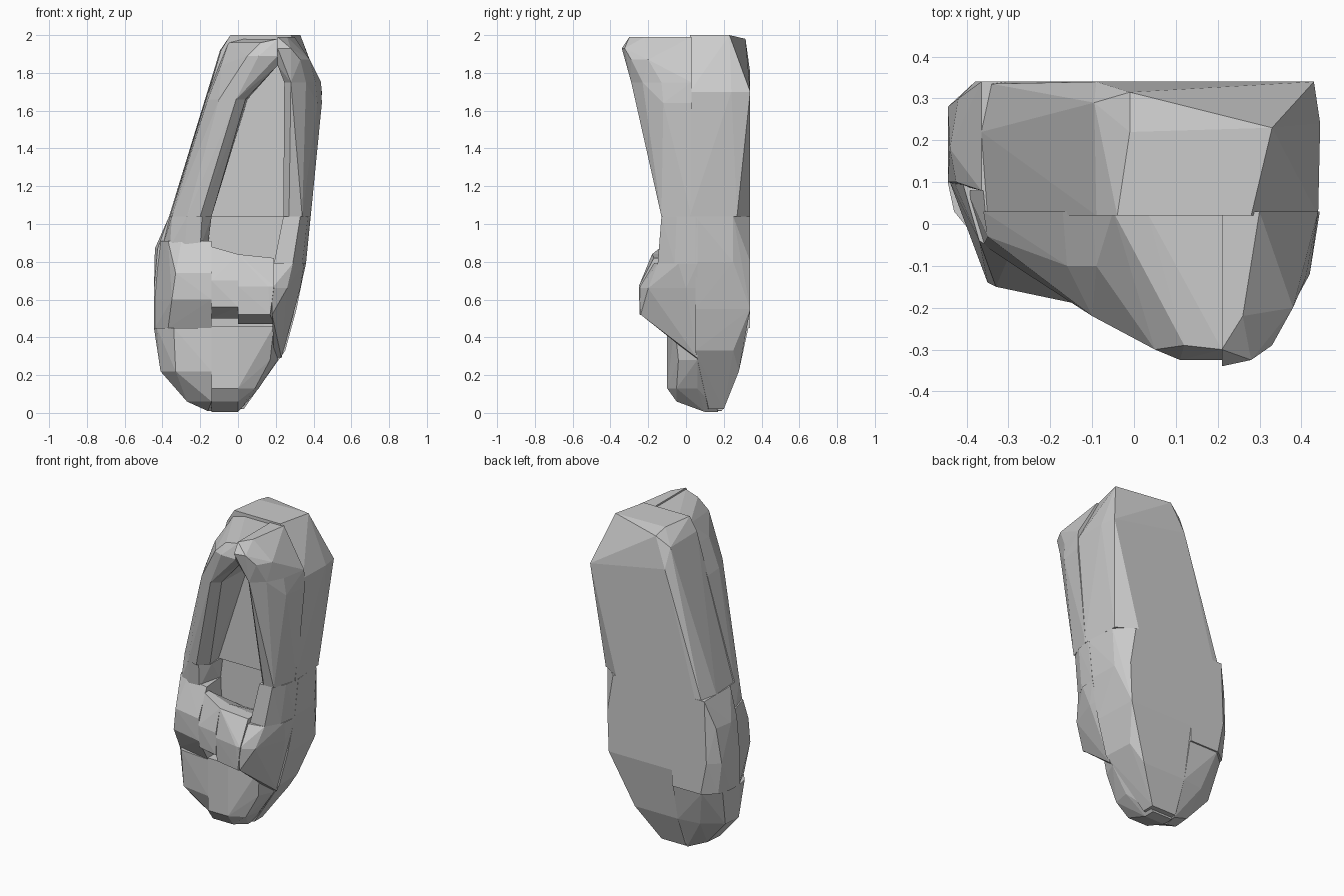
import bpy, bmesh


def hull(name, pts):
    """Faceted convex block spanning the given corner points."""
    bm = bmesh.new()
    for p in pts:
        bm.verts.new(p)
    bmesh.ops.convex_hull(bm, input=bm.verts)
    loose = [v for v in bm.verts if not v.link_faces]
    bmesh.ops.delete(bm, geom=loose, context='VERTS')
    bmesh.ops.dissolve_limit(bm, angle_limit=0.01, verts=bm.verts, edges=bm.edges)
    bmesh.ops.recalc_face_normals(bm, faces=bm.faces)
    me = bpy.data.meshes.new(name)
    bm.to_mesh(me)
    bm.free()
    ob = bpy.data.objects.new(name, me)
    bpy.context.collection.objects.link(ob)


def at(z, *xy):
    """Cross-section points at one height."""
    return [(x, y, z) for x, y in xy]


# Rear half of the sole, running up to the heel
hull("heel_sole",
     at(1.04, (-.35, .02), (-.365, .22), (-.34, .335), (-.3, .34), (.25, .34), (.37, .27), (.385, .02))
     + at(1.70, (.43, .34), (.445, .24), (.44, .02), (-.15, .02))
     + at(1.80, (-.09, .34))
     + at(1.92, (-.095, .29), (-.09, .02))
     + at(2.0, (-.01, .22), (.33, .23), (.28, .02), (-.04, .02))
     + [(-.01, .315, 1.98)])

# Front half of the sole, tapering to the toe
hull("front_sole",
     at(1.04, (-.34, .05), (-.34, .34), (.27, .34), (.37, .25), (.385, .05))
     + at(.80, (.36, .05), (.355, .25), (.31, .34), (-.34, .34))
     + at(.55, (.31, .05), (.30, .34), (-.14, .34))
     + at(.33, (.25, .05), (.24, .25))
     + at(.22, (.16, .28), (-.14, .28))
     + at(.02, (.03, .2), (.03, .12), (-.14, .2), (-.14, .1)))

# Bulging inner side of the sole
hull("side_bulge",
     at(.45, (-.445, .1), (-.445, .19), (-.42, .28), (-.34, .34), (-.14, .34), (-.14, .05))
     + at(.65, (-.445, .1), (-.445, .28), (-.38, .34))
     + at(.87, (-.44, .18), (-.42, .30), (-.425, .1))
     + at(1.04, (-.365, .08), (-.365, .34), (-.14, .34), (-.14, .05)))

# Toe cap, left and middle
hull("toe_cap_left",
     at(.45, (-.445, .1), (-.43, .03), (-.34, -.08), (-.14, -.10), (-.43, .25), (-.34, .33), (-.14, .33))
     + at(.22, (-.41, .06), (-.40, .18), (-.33, -.07), (-.14, -.10), (-.28, .26), (-.14, .28))
     + at(.06, (-.27, .05), (-.26, .16), (-.14, -.03))
     + at(.01, (-.16, .1), (-.14, .19)))
hull("toe_cap_middle",
     at(.46, (-.14, -.10), (.0, -.10), (.19, -.06), (.22, .06), (-.14, .06))
     + at(.28, (.17, -.04), (.21, .06))
     + at(.13, (-.14, -.10), (0, -.10), (.09, -.05), (.11, .06))
     + at(.06, (-.14, -.05), (0, -.05))
     + at(.005, (-.14, .1), (0, .1), (0, .17), (-.14, .17)))

# Raised band across the instep
hull("band_left",
     at(.45, (-.44, .1), (-.37, -.05), (-.14, -.10), (-.14, .1))
     + at(.60, (-.44, .1), (-.35, -.14), (-.14, -.19))
     + at(.74, (-.43, .1), (-.33, -.15), (-.14, -.19))
     + at(.91, (-.41, .1), (-.37, -.04), (-.30, -.08), (-.14, -.11), (-.16, .1)))
hull("band_middle_left",
     at(.50, (-.14, -.10), (0, -.10), (-.14, .06), (0, .06))
     + at(.56, (-.14, -.185), (0, -.22))
     + at(.70, (-.14, -.195), (0, -.22))
     + at(.88, (-.14, -.13), (-.14, -.09))
     + at(.84, (0, -.18), (0, -.10)) + at(.76, (-.14, .06), (0, .06)))
hull("band_middle_right",
     at(.47, (0, -.10), (.19, -.10), (0, .06), (.19, .06))
     + at(.52, (0, -.21), (.17, -.245))
     + at(.67, (0, -.22), (.16, -.25), (.19, -.25))
     + at(.84, (0, -.18), (0, -.1)) + at(.82, (.19, -.17), (.19, -.1))
     + at(.76, (0, .06), (.19, .06)))
hull("band_right",
     at(.29, (.19, .05), (.23, .06))
     + at(.52, (.18, -.24), (.29, .06), (.19, .06))
     + at(.66, (.18, -.25), (.26, -.20), (.33, 0), (.33, .06))
     + at(.79, (.19, -.17), (.29, -.15), (.35, -.04), (.36, .06), (.19, .06)))

# Opening walls, left and right
hull("wall_left_low",
     at(.88, (-.40, .08), (-.36, -.05), (-.28, -.09), (-.2, -.10), (-.16, .06))
     + at(1.04, (-.36, .08), (-.35, -.03), (-.27, -.11), (-.19, -.12), (-.14, -.06), (-.14, .06)))
hull("wall_left",
     at(1.04, (-.36, .03), (-.35, -.03), (-.27, -.11), (-.20, -.13), (-.14, -.08), (-.15, .03))
     + at(1.66, (-.17, .03), (-.16, -.10), (-.10, -.22), (-.01, -.26), (.04, -.22), (.05, .03)))
hull("wall_right_low",
     at(.79, (.19, -.15), (.29, -.15), (.34, -.06), (.36, .06), (.21, .06))
     + at(1.04, (.24, -.13), (.33, -.13), (.37, -.05), (.385, .06), (.25, .06)))
hull("wall_right",
     at(1.04, (.24, .03), (.24, -.10), (.27, -.13), (.34, -.13), (.385, .03))
     + at(1.64, (.444, .03), (.42, -.12))
     + at(1.75, (.25, .03), (.245, -.25), (.28, -.29), (.36, -.23), (.41, -.13), (.44, .03)))

# Heel cup closing the opening at the top
hull("heel_cup_left",
     at(1.66, (-.17, .03), (-.16, -.10), (-.10, -.22), (-.01, -.26), (.04, -.22), (.05, .03))
     + at(1.84, (.21, -.29), (.21, .03), (-.10, .03), (-.09, -.10))
     + at(1.89, (.05, -.30), (.11, -.325), (.21, -.325))
     + at(1.98, (.21, -.30), (.21, .03), (.03, .03))
     + at(1.96, (.12, -.29), (-.05, .03)))
hull("heel_cup_right",
     at(1.75, (.25, .03), (.245, -.25), (.28, -.29), (.36, -.23), (.41, -.13), (.44, .03))
     + at(1.84, (.21, -.29), (.21, .03))
     + at(1.87, (.38, -.20), (.33, -.29))
     + at(1.93, (.21, -.34), (.28, -.325))
     + at(1.99, (.21, -.30), (.21, .03), (.26, -.22), (.30, .03)))
